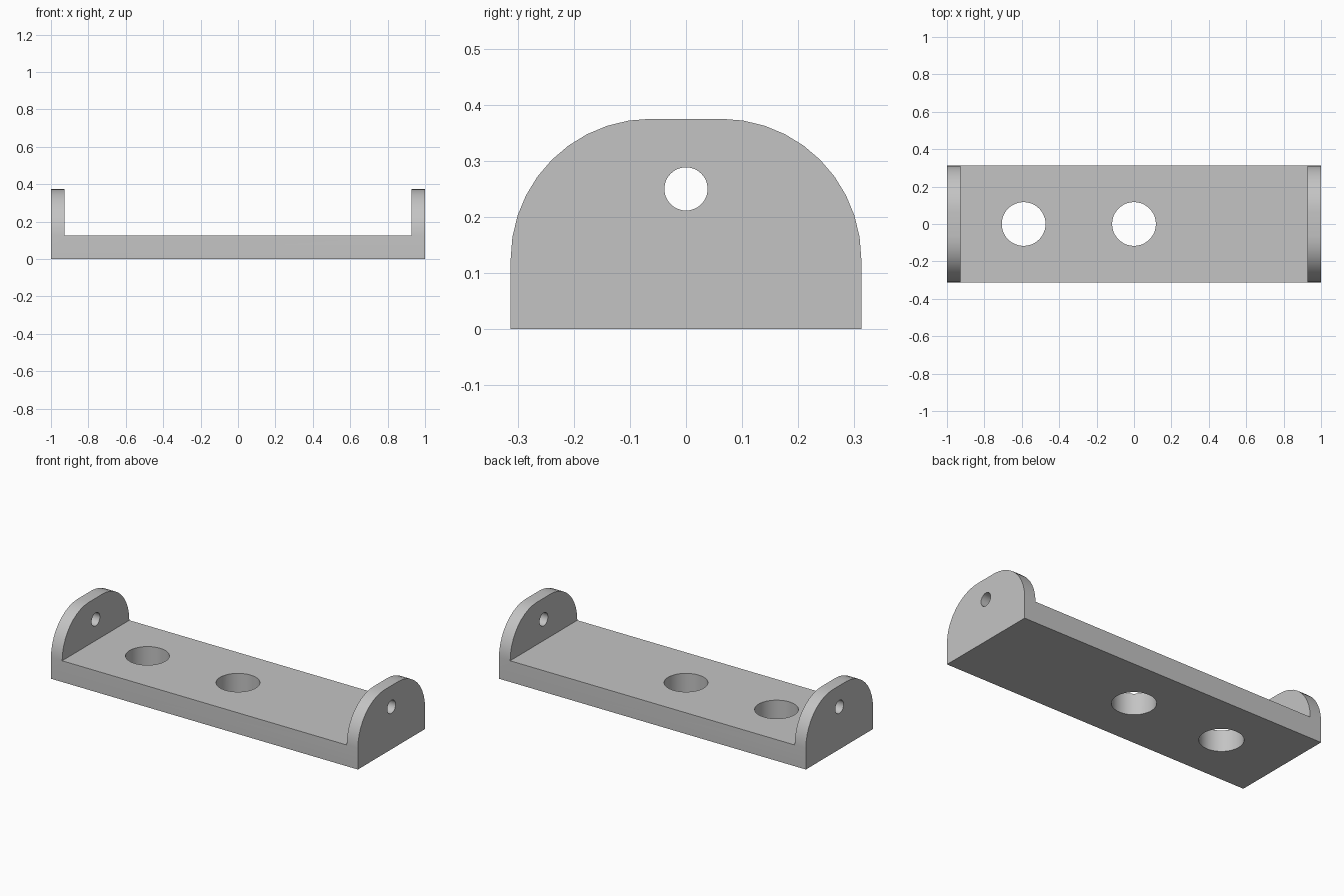
import bpy, bmesh, math
from mathutils import Matrix

cube = bpy.data.objects.get("Cube")
if cube:
    bpy.data.objects.remove(cube, do_unlink=True)

HALF_W, BASE_H, R = 0.3125, 0.125, 0.25
EAR_T = 0.073

grey = bpy.data.materials.new("light grey")
grey.use_nodes = True
grey.diffuse_color = (0.55, 0.55, 0.55, 1)
grey.node_tree.nodes["Principled BSDF"].inputs["Base Color"].default_value = (0.55, 0.55, 0.55, 1)


def make_object(name, bm):
    bmesh.ops.recalc_face_normals(bm, faces=bm.faces)
    mesh = bpy.data.meshes.new(name)
    bm.to_mesh(mesh)
    bm.free()
    mesh.materials.append(grey)
    obj = bpy.data.objects.new(name, mesh)
    bpy.context.collection.objects.link(obj)
    return obj


def cut_cylinder(name, radius, depth, matrix):
    bm = bmesh.new()
    bmesh.ops.create_cone(bm, cap_ends=True, segments=48, radius1=radius,
                          radius2=radius, depth=depth, matrix=matrix)
    return make_object(name, bm)


# Bracket body: rounded end profile extruded along the whole length
arc = [math.radians(9 * i) for i in range(11)]
right_side = [(HALF_W, 0)] + [(HALF_W - R + R * math.cos(a), BASE_H + R * math.sin(a)) for a in arc]
profile = right_side + [(-y, z) for y, z in reversed(right_side)]
bm = bmesh.new()
end = bm.faces.new([bm.verts.new((-1, y, z)) for y, z in profile])
result = bmesh.ops.extrude_face_region(bm, geom=[end])
bmesh.ops.translate(bm, vec=(2, 0, 0),
                    verts=[v for v in result["geom"] if isinstance(v, bmesh.types.BMVert)])
bracket = make_object("bracket", bm)

# Space between the two ears
bm = bmesh.new()
bmesh.ops.create_cube(bm, size=1, matrix=Matrix.Translation((0, 0, BASE_H + 0.5))
                      @ Matrix.Diagonal((2 - 2 * EAR_T, 1, 1, 1)))
cutters = [make_object("middle_cutter", bm)]

# Two mounting holes in the base, and a pin hole through both ears
for x in (-0.59, 0):
    cutters.append(cut_cylinder("base_hole_cutter", 0.117, 0.2, Matrix.Translation((x, 0, 0.06))))
cutters.append(cut_cylinder("pin_hole_cutter", 0.0385, 3,
                            Matrix.Translation((0, 0, 0.25)) @ Matrix.Rotation(math.pi / 2, 4, "Y")))

# Apply the cuts, then remove the cutters
bpy.context.view_layer.objects.active = bracket
for cutter in cutters:
    cutter.hide_render = True
    mod = bracket.modifiers.new("cut", "BOOLEAN")
    mod.operation = "DIFFERENCE"
    mod.solver = "EXACT"
    mod.object = cutter
    bpy.ops.object.modifier_apply(modifier=mod.name)
    bpy.data.objects.remove(cutter, do_unlink=True)

# Smooth the curved walls, keep the edges sharp
bpy.ops.object.select_all(action="DESELECT")
bracket.select_set(True)
bpy.ops.object.shade_smooth_by_angle(angle=math.radians(30))
